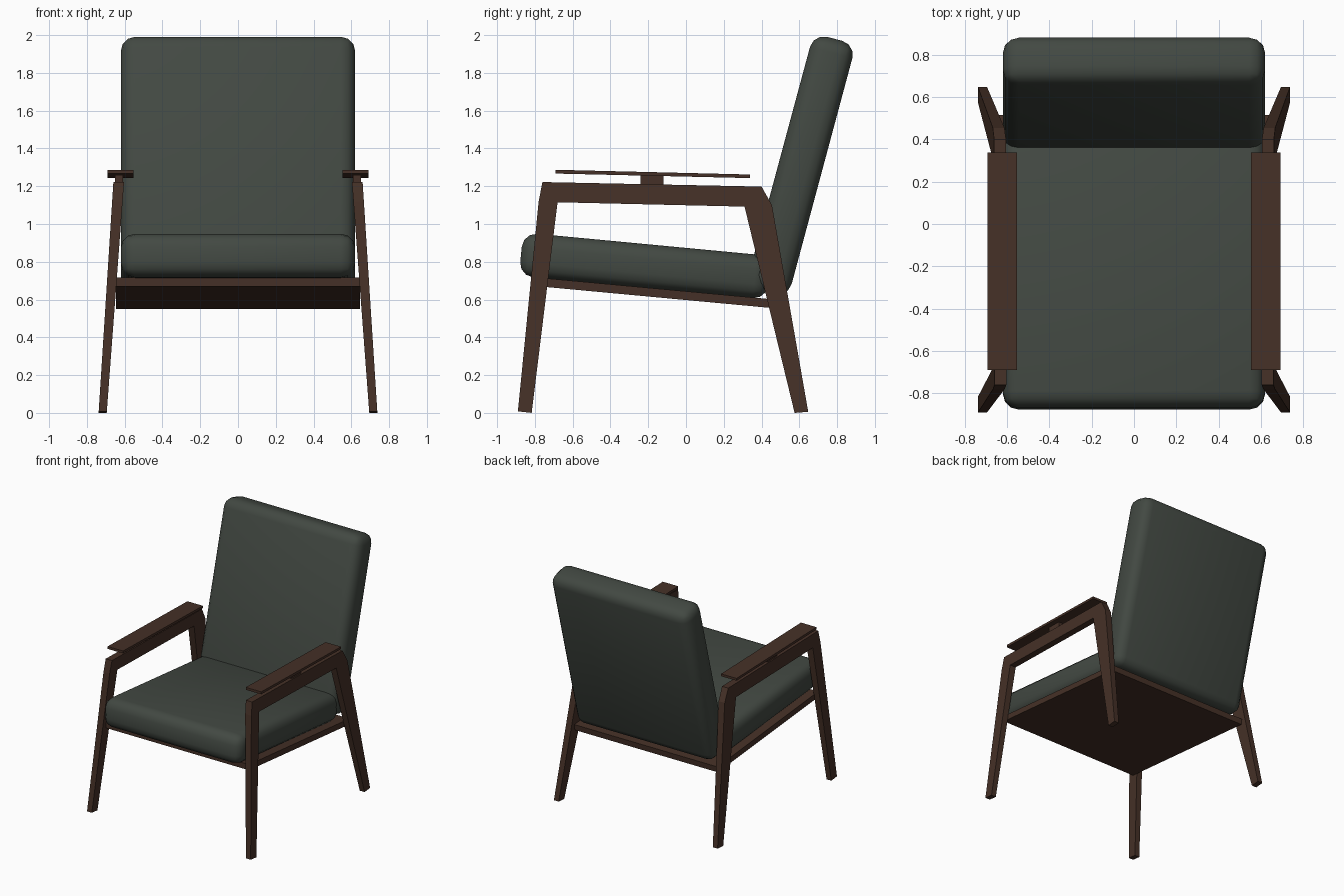
import bpy, bmesh

if "Cube" in bpy.data.objects:
    bpy.data.objects.remove(bpy.data.objects["Cube"])

def material(name, rgb):
    m = bpy.data.materials.new(name)
    m.diffuse_color = (*rgb, 1)
    m.use_nodes = True
    m.node_tree.nodes["Principled BSDF"].inputs["Base Color"].default_value = m.diffuse_color
    return m

WOOD = material("dark_wood", (0.060, 0.030, 0.020))
FABRIC = material("green_fabric", (0.055, 0.066, 0.055))

def prism(name, profile, x_in, x_out, mat):
    """Extrude a (y, z) side profile between two x limits (functions of z)."""
    bm = bmesh.new()
    a = [bm.verts.new((x_in(z), y, z)) for y, z in profile]
    b = [bm.verts.new((x_out(z), y, z)) for y, z in profile]
    bm.faces.new(a)
    bm.faces.new(b[::-1])
    n = len(profile)
    for i in range(n):
        j = (i + 1) % n
        bm.faces.new((a[j], a[i], b[i], b[j]))
    bmesh.ops.recalc_face_normals(bm, faces=bm.faces)
    me = bpy.data.meshes.new(name)
    bm.to_mesh(me)
    bm.free()
    me.materials.append(mat)
    ob = bpy.data.objects.new(name, me)
    bpy.context.collection.objects.link(ob)
    return ob

def slab(name, profile, x0, x1, mat):
    return prism(name, profile, lambda z: x0, lambda z: x1, mat)

def cushion(name, profile):
    ob = slab(name, profile, -0.62, 0.62, FABRIC)
    bev = ob.modifiers.new("soft_edges", 'BEVEL')
    bev.width = 0.075
    bev.segments = 3
    bev.limit_method = 'NONE'
    bpy.ops.object.select_all(action='DESELECT')
    bpy.context.view_layer.objects.active = ob
    ob.select_set(True)
    bpy.ops.object.modifier_apply(modifier=bev.name)
    bpy.ops.object.shade_smooth_by_angle(angle=0.9)
    return ob

# Cushions
cushion("seat_cushion", [(-0.885, 0.725), (0.428, 0.601), (0.45, 0.831), (-0.862, 0.955)])
cushion("back_cushion", [(0.315, 0.67), (0.54, 0.61), (0.900, 1.95), (0.676, 2.01)])

# Tilted board under the seat
slab("seat_board", [(-0.78, 0.67), (0.51, 0.55), (0.515, 0.596), (-0.78, 0.716)],
     -0.645, 0.645, WOOD)

# Side frames, each leg pair and rail in one piece, splayed outward
frame = [(-0.89, 0.008), (-0.78, 1.12), (-0.76, 1.222), (0.40, 1.198), (0.455, 1.10),
         (0.647, 0.006), (0.575, 0.0), (0.31, 1.092), (-0.68, 1.115), (-0.817, 0.0)]
for side, s in (("left", -1), ("right", 1)):
    prism("side_frame_" + side, frame,
          lambda z: s * (0.695 - 0.075 * z), lambda z: s * (0.738 - 0.064 * z), WOOD)
    # Armrest spacer and plate
    slab("armrest_spacer_" + side, [(-0.24, 1.20), (-0.12, 1.20), (-0.12, 1.26), (-0.24, 1.265)],
         s * 0.61, s * 0.65, WOOD)
    slab("armrest_" + side, [(-0.69, 1.267), (0.338, 1.243), (0.338, 1.262), (-0.69, 1.287)],
         s * 0.553, s * 0.692, WOOD)
